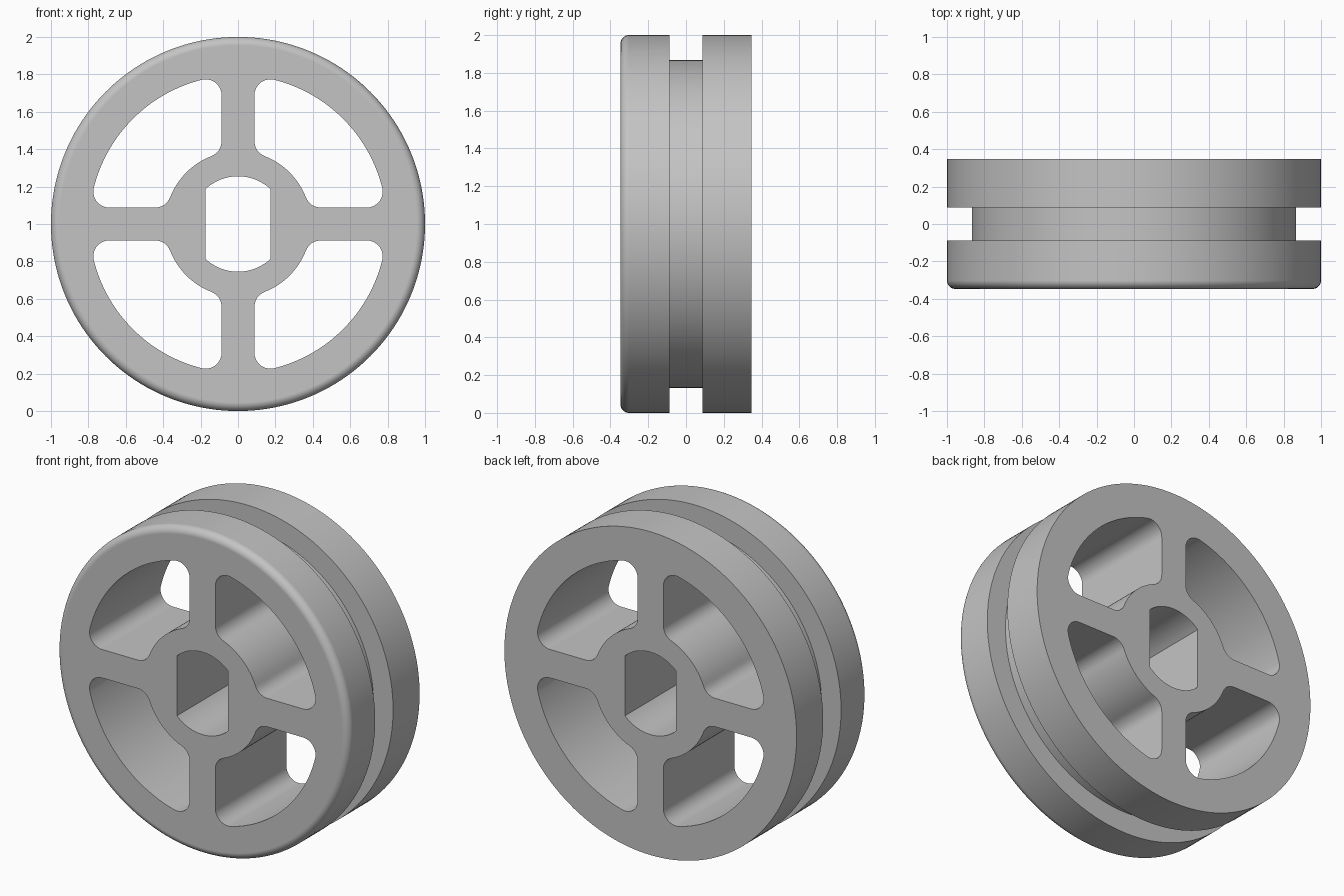
import bpy, bmesh
from math import sin, cos, pi, atan2, sqrt, asin

if "Cube" in bpy.data.objects:
    bpy.data.objects.remove(bpy.data.objects["Cube"])

HALF, CENTRE_Z, SEGMENTS = 0.347, 1.0, 160
RIM, GROOVE, GROOVE_HALF, ROUND = 1.0, 0.867, 0.0875, 0.045
SPOKE_HALF, FILLET, WINDOW_R, HUB_R = 0.088, 0.085, 0.795, 0.39
BORE_R, BORE_FLAT = 0.255, 0.175

grey = bpy.data.materials.new("light grey")
grey.use_nodes = True
colour = (0.55, 0.55, 0.55, 1)
grey.diffuse_color = colour
grey.node_tree.nodes["Principled BSDF"].inputs["Base Color"].default_value = colour


def arc(cx, cz, r, start, end, n):
    """Points along an arc, leaving out the last one."""
    steps = [start + (end - start) * i / n for i in range(n)]
    return [(cx + r * cos(a), cz + r * sin(a)) for a in steps]


def add_rings(bm, rings):
    """Skin a closed solid through rings of (x, y, z) points."""
    loops = [[bm.verts.new(p) for p in ring] for ring in rings]
    n = len(loops[0])
    for lower, upper in zip(loops, loops[1:]):
        for i in range(n):
            j = (i + 1) % n
            bm.faces.new((lower[i], lower[j], upper[j], upper[i]))
    bm.faces.new(loops[0][::-1])
    bm.faces.new(loops[-1])


def make_object(name, bm):
    bmesh.ops.recalc_face_normals(bm, faces=bm.faces)
    mesh = bpy.data.meshes.new(name)
    bm.to_mesh(mesh)
    bm.free()
    mesh.materials.append(grey)
    obj = bpy.data.objects.new(name, mesh)
    bpy.context.collection.objects.link(obj)
    return obj


def add_prism(bm, outline):
    add_rings(bm, [[(x, y, z + CENTRE_Z) for x, z in outline] for y in (-0.5, 0.5)])


# Turned body: rounded front edge, square groove, sharp back edge
profile = [(RIM - ROUND + ROUND * sin(a), -HALF + ROUND - ROUND * cos(a))
           for a in [pi / 2 * i / 8 for i in range(9)]]
profile += [(RIM, -GROOVE_HALF), (GROOVE, -GROOVE_HALF),
            (GROOVE, GROOVE_HALF), (RIM, GROOVE_HALF), (RIM, HALF)]
bm = bmesh.new()
add_rings(bm, [[(x, y, z + CENTRE_Z) for x, z in arc(0, 0, r, 0, 2 * pi, SEGMENTS)]
               for r, y in profile])
wheel = make_object("wheel", bm)

# Window outline between two spokes, with a fillet at each corner
c = SPOKE_HALF + FILLET
far = sqrt((WINDOW_R - FILLET) ** 2 - c * c)
near = sqrt((HUB_R + FILLET) ** 2 - c * c)
a, b = atan2(c, far), atan2(c, near)
window = arc(0, 0, WINDOW_R, a, pi / 2 - a, 32)
window += arc(c, far, FILLET, pi / 2 - a, pi, 10) + [(SPOKE_HALF, far)]
window += arc(c, near, FILLET, pi, 1.5 * pi - b, 8)
window += arc(0, 0, HUB_R, pi / 2 - b, b, 16)
window += arc(near, c, FILLET, b + pi, 1.5 * pi, 8) + [(near, SPOKE_HALF)]
window += arc(far, c, FILLET, -pi / 2, a, 10)

# Cutter: four windows and the bore with two flats
bm = bmesh.new()
for sx in (1, -1):
    for sz in (1, -1):
        add_prism(bm, [(x * sx, z * sz) for x, z in window])
t = asin(BORE_FLAT / BORE_R)
bore = []
for middle in (pi / 2, -pi / 2):
    bore += arc(0, 0, BORE_R, middle - t, middle + t, 24)
    bore.append((BORE_R * cos(middle + t), BORE_R * sin(middle + t)))
add_prism(bm, bore)
cutter = make_object("window_cutter", bm)
cutter.hide_render = True

# Cut the openings, then shade smooth with clean flat faces
bpy.ops.object.select_all(action="DESELECT")
wheel.select_set(True)
bpy.context.view_layer.objects.active = wheel
cut = wheel.modifiers.new("openings", "BOOLEAN")
cut.operation, cut.solver, cut.object = "DIFFERENCE", "EXACT", cutter
bpy.ops.object.modifier_apply(modifier=cut.name)
bpy.data.objects.remove(cutter)
bpy.ops.object.shade_smooth_by_angle(angle=pi / 6)
weighted = wheel.modifiers.new("even_shading", "WEIGHTED_NORMAL")
weighted.keep_sharp = True
